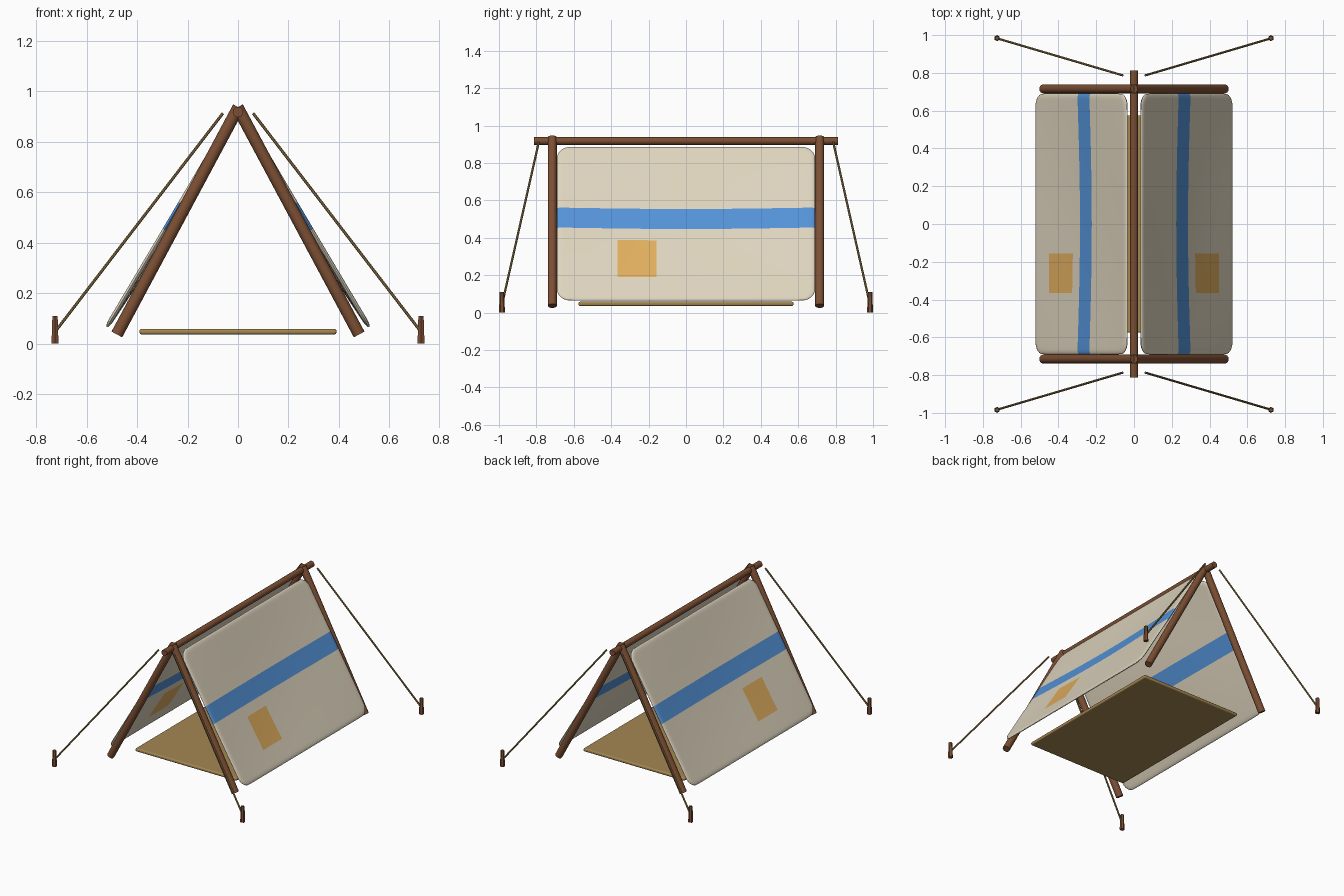
import bpy, bmesh, math
from mathutils import Vector

if "Cube" in bpy.data.objects:
    bpy.data.objects.remove(bpy.data.objects["Cube"])


def material(name, rgb):
    m = bpy.data.materials.new(name)
    lin = [((c / 255 + 0.055) / 1.055) ** 2.4 for c in rgb]
    m.diffuse_color = (*lin, 1)
    m.use_nodes = True
    m.node_tree.nodes["Principled BSDF"].inputs["Base Color"].default_value = m.diffuse_color
    return m


CANVAS = material("cream canvas", (222, 212, 190))
BLUE = material("blue stripe", (84, 147, 216))
ORANGE = material("orange patch", (224, 174, 94))
WOOD = material("brown wood", (124, 79, 51))
ROPE = material("tan rope", (150, 122, 75))
MAT = material("straw mat", (165, 135, 82))


def finish(name, bm, mats):
    bmesh.ops.recalc_face_normals(bm, faces=bm.faces)
    me = bpy.data.meshes.new(name)
    bm.to_mesh(me)
    bm.free()
    for m in mats:
        me.materials.append(m)
    ob = bpy.data.objects.new(name, me)
    bpy.context.collection.objects.link(ob)
    bpy.context.view_layer.objects.active = ob
    ob.select_set(True)
    bpy.ops.object.shade_smooth_by_angle(angle=math.radians(40))
    ob.select_set(False)
    return ob


def rod(name, a, b, r1, r2, sides, mat):
    a, b = Vector(a), Vector(b)
    d = b - a
    bm = bmesh.new()
    bmesh.ops.create_cone(bm, cap_ends=True, segments=sides, radius1=r1, radius2=r2, depth=d.length)
    rot = Vector((0, 0, 1)).rotation_difference(d).to_matrix()
    for v in bm.verts:
        v.co = rot @ v.co + (a + b) / 2
    return finish(name, bm, [mat])


# Canvas panel: a thin sagging cushion between the ridge and the ground
TOP, FOOT = Vector((0.035, 0, 0.885)), Vector((0.52, 0, 0.065))
SLOPE = (FOOT - TOP).length
HALF_Y, CORNER, EDGE, THICK, SAG = 0.69, 0.07, 0.03, 0.009, 0.016
STRIPE = (0.40, 0.53)
PATCH_U, PATCH_Y = (0.605, 0.85), (-0.365, -0.157)


def stops(lo, hi, n, extra):
    """Evenly spaced stops, tighter at both edges, plus the colour borders."""
    s = {round(lo + (hi - lo) * i / n, 4) for i in range(n + 1)}
    s = {v for v in s if all(abs(v - e) > 0.012 for e in extra)} | set(extra)
    for d in (0.002, 0.007, 0.015, 0.024, 0.036, 0.053):
        s |= {round(lo + d, 4), round(hi - d, 4)}
    return sorted(s)


def panel(name, side):
    half = SLOPE / 2
    us = stops(-half, half, 16, [u * SLOPE - half for u in STRIPE + PATCH_U])
    ys = stops(-HALF_Y, HALF_Y, 24, list(PATCH_Y))
    down = (FOOT - TOP).normalized()
    normal = Vector((-down.z, 0, down.x))

    def point(u, y, face):
        d = min(half - abs(u), HALF_Y - abs(y))
        t = THICK * math.sqrt(max(0, 1 - max(0, 1 - d / EDGE) ** 2))
        sag = SAG * math.cos(math.pi * u / SLOPE) * math.cos(math.pi * y / (2 * HALF_Y))
        a, b = abs(u) - half + CORNER, abs(y) - HALF_Y + CORNER
        if a > 0 and b > 0:    # round the corner
            k = max(a, b) / math.hypot(a, b)
            u = math.copysign(half - CORNER + a * k, u)
            y = math.copysign(HALF_Y - CORNER + b * k, y)
        p = TOP + down * (u + half) + normal * (face * t - sag)
        return (side * p.x, y, p.z)

    bm = bmesh.new()
    for face in (1, -1):
        grid = [[bm.verts.new(point(u, y, face)) for y in ys] for u in us]
        for i in range(len(us) - 1):
            f_u = ((us[i] + us[i + 1]) / 2 + half) / SLOPE
            for j in range(len(ys) - 1):
                f_y = (ys[j] + ys[j + 1]) / 2
                f = bm.faces.new((grid[i][j], grid[i + 1][j], grid[i + 1][j + 1], grid[i][j + 1]))
                if STRIPE[0] < f_u < STRIPE[1]:
                    f.material_index = 1
                elif PATCH_U[0] < f_u < PATCH_U[1] and PATCH_Y[0] < f_y < PATCH_Y[1]:
                    f.material_index = 2
    bmesh.ops.remove_doubles(bm, verts=bm.verts, dist=0.00005)
    finish(name, bm, [CANVAS, BLUE, ORANGE])


panel("right_canvas", 1)
panel("left_canvas", -1)

# Ridge pole
rod("ridge_pole", (0, -0.812, 0.917), (0, 0.812, 0.917), 0.021, 0.021, 16, WOOD)

# A-frame poles, guy ropes and stakes at each corner
for ey, end in ((-1, "front"), (1, "back")):
    for sx, side in ((-1, "left"), (1, "right")):
        n = end + "_" + side
        rod(n + "_pole", (sx * 0.48, ey * 0.715, 0.036), (sx * -0.002, ey * 0.715, 0.936),
            0.024, 0.024, 16, WOOD)
        rod(n + "_rope", (sx * 0.06, ey * 0.787, 0.912), (sx * 0.722, ey * 0.982, 0.05),
            0.006, 0.006, 8, ROPE)
        rod(n + "_stake", (sx * 0.725, ey * 0.984, 0), (sx * 0.725, ey * 0.984, 0.11),
            0.016, 0.012, 6, WOOD)

# Floor mat
bm = bmesh.new()
bmesh.ops.create_cube(bm, size=1)
for v in bm.verts:
    v.co = (v.co.x * 0.78, v.co.y * 1.15, v.co.z * 0.022 + 0.047)
mat = finish("floor_mat", bm, [MAT])
bev = mat.modifiers.new("soft edges", "BEVEL")
bev.width, bev.segments = 0.008, 3
